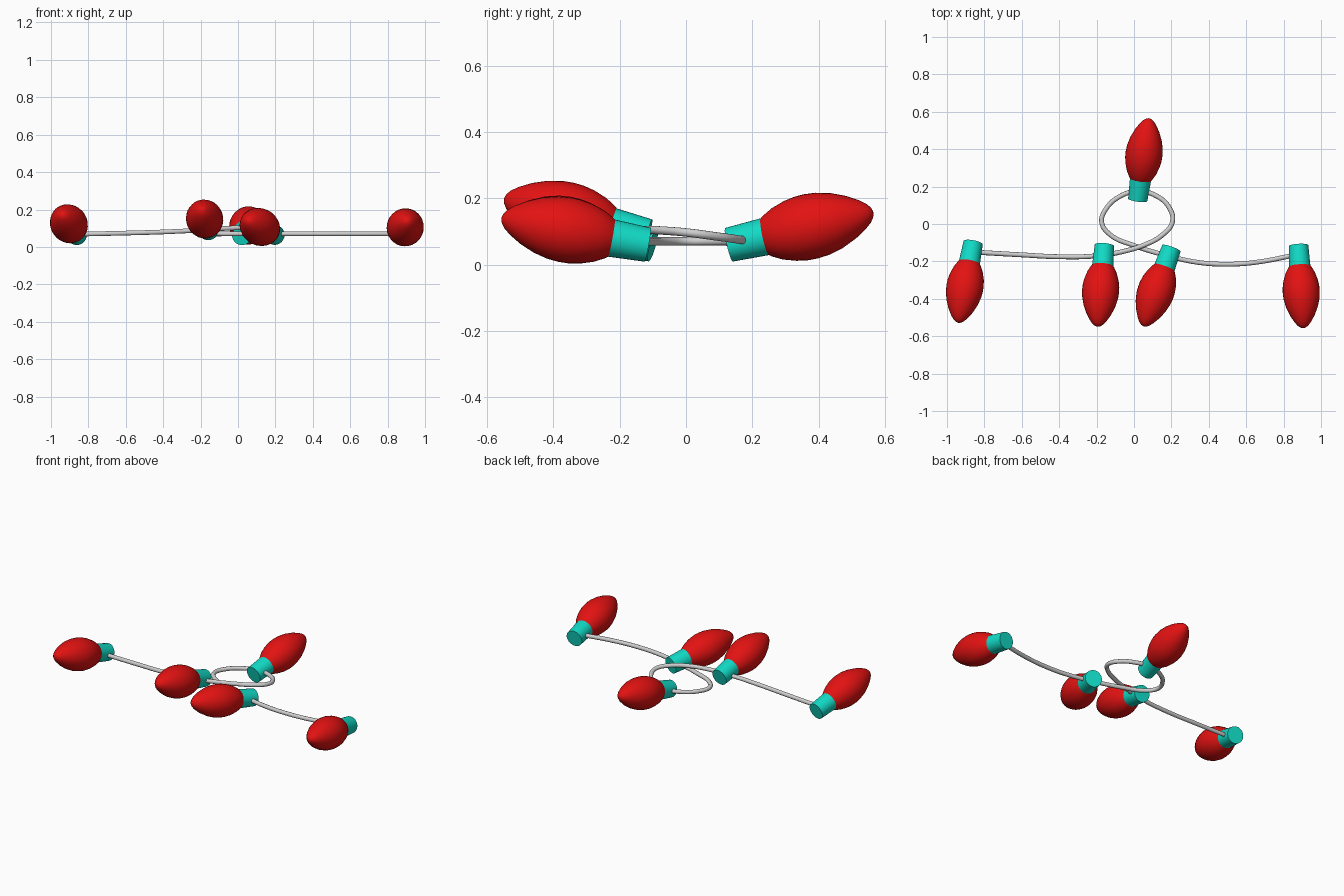
import bpy
import math
from mathutils import Vector

cube = bpy.data.objects.get("Cube")
if cube:
    bpy.data.objects.remove(cube, do_unlink=True)


def make_material(name, rgb):
    mat = bpy.data.materials.new(name)
    mat.use_nodes = True
    colour = (*rgb, 1.0)
    mat.diffuse_color = colour
    mat.node_tree.nodes["Principled BSDF"].inputs["Base Color"].default_value = colour
    return mat


RED = make_material("bulb red", (0.77, 0.006, 0.006))
TEAL = make_material("socket teal", (0.006, 0.71, 0.57))
GREY = make_material("wire grey", (0.62, 0.62, 0.62))
SIDES = 32


def finish(obj, mat):
    obj.data.materials.append(mat)
    bpy.ops.object.select_all(action="DESELECT")
    obj.select_set(True)
    bpy.context.view_layer.objects.active = obj
    bpy.ops.object.shade_smooth_by_angle(angle=math.radians(40))


def lathe(name, profile, mat, base, direction):
    """Revolve (radius, distance) pairs about an axis leaving base; ends are capped."""
    verts, faces = [], []
    for radius, dist in profile:
        for i in range(SIDES):
            a = math.tau * i / SIDES
            verts.append((radius * math.cos(a), radius * math.sin(a), dist))
    for r in range(len(profile) - 1):
        for i in range(SIDES):
            j = (i + 1) % SIDES
            low, high = r * SIDES, (r + 1) * SIDES
            faces.append((low + i, low + j, high + j, high + i))
    faces.append(tuple(reversed(range(SIDES))))
    faces.append(tuple(range(len(verts) - SIDES, len(verts))))
    mesh = bpy.data.meshes.new(name)
    mesh.from_pydata(verts, [], faces)
    obj = bpy.data.objects.new(name, mesh)
    bpy.context.collection.objects.link(obj)
    obj.location = base
    obj.rotation_euler = direction.to_track_quat("Z", "Y").to_euler()
    finish(obj, mat)


# Tapered socket and pointed bulb outlines
SOCKET = [(0.052, 0), (0.057, 0.115)]
BULB = [(0.054, 0.108), (0.063, 0.12), (0.079, 0.15), (0.092, 0.19), (0.098, 0.225),
        (0.099, 0.255), (0.096, 0.29), (0.085, 0.335), (0.066, 0.38), (0.045, 0.415),
        (0.029, 0.435), (0.016, 0.445), (0.005, 0.449)]

# Base and tip of each light
LIGHTS = {
    "far_right": ((-0.86, -0.10, 0.06), (-0.94, -0.53, 0.175)),
    "inner_right": ((-0.158, -0.115, 0.086), (-0.195, -0.55, 0.20)),
    "back": ((0.02, 0.13, 0.06), (0.08, 0.566, 0.158)),
    "inner_left": ((0.20, -0.13, 0.062), (0.055, -0.535, 0.14)),
    "far_left": ((0.88, -0.115, 0.06), (0.905, -0.556, 0.14)),
}
for place, (base, tip) in LIGHTS.items():
    axis = Vector(tip) - Vector(base)
    lathe("socket_" + place, SOCKET, TEAL, base, axis)
    lathe("bulb_" + place, BULB, RED, base, axis)

# Looping wire
PATH = [(-0.86, -0.15, 0.068), (-0.6, -0.165, 0.074), (-0.4, -0.175, 0.08),
        (-0.2, -0.17, 0.09), (-0.05, -0.145, 0.1), (0.06, -0.11, 0.104),
        (0.15, -0.06, 0.102), (0.205, 0.01, 0.096), (0.19, 0.085, 0.086),
        (0.12, 0.15, 0.077), (0.02, 0.175, 0.072), (-0.08, 0.145, 0.07),
        (-0.15, 0.08, 0.07), (-0.173, 0.01, 0.07), (-0.13, -0.055, 0.07),
        (0, -0.115, 0.07), (0.18, -0.17, 0.07), (0.34, -0.205, 0.07),
        (0.5, -0.215, 0.07), (0.65, -0.205, 0.07), (0.89, -0.16, 0.07)]
curve = bpy.data.curves.new("wire", "CURVE")
curve.dimensions = "3D"
curve.bevel_depth = 0.013
curve.bevel_resolution = 3
curve.resolution_u = 6
curve.use_fill_caps = True
spline = curve.splines.new("BEZIER")
spline.bezier_points.add(len(PATH) - 1)
for point, co in zip(spline.bezier_points, PATH):
    point.co = co
    point.handle_left_type = point.handle_right_type = "AUTO"
wire = bpy.data.objects.new("wire", curve)
bpy.context.collection.objects.link(wire)
bpy.ops.object.select_all(action="DESELECT")
wire.select_set(True)
bpy.context.view_layer.objects.active = wire
bpy.ops.object.convert(target="MESH")
finish(bpy.context.view_layer.objects.active, GREY)
